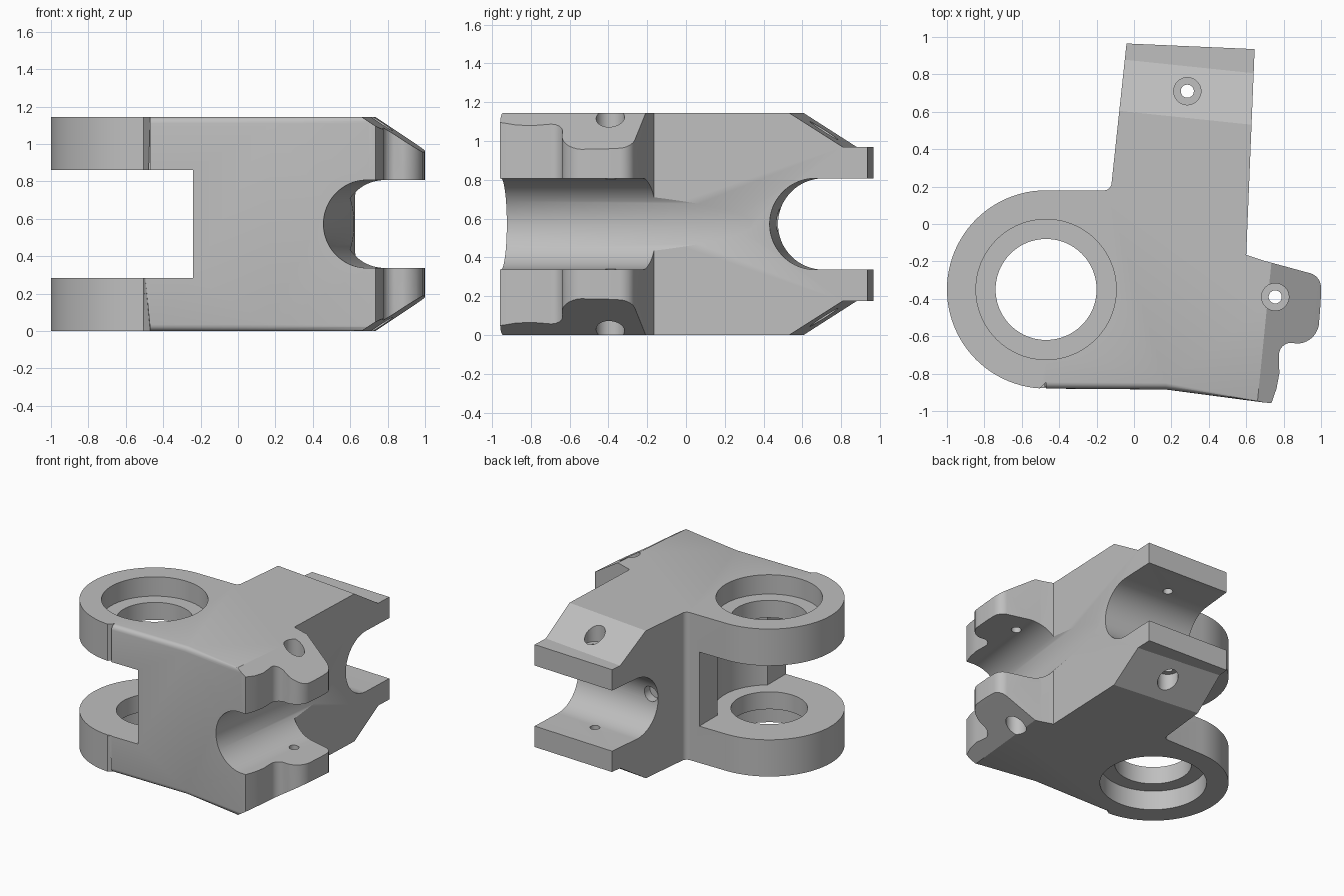
import bpy, bmesh, math
from mathutils import Vector, Matrix

if "Cube" in bpy.data.objects:
    bpy.data.objects.remove(bpy.data.objects["Cube"], do_unlink=True)

H = 1.145
MID = H / 2
UP = Vector((0, 0, 1))

grey = bpy.data.materials.new("machined grey")
grey.use_nodes = True
grey.diffuse_color = (0.52, 0.52, 0.52, 1)
grey.node_tree.nodes["Principled BSDF"].inputs["Base Color"].default_value = (0.52, 0.52, 0.52, 1)


def arc(cx, cy, r, a0, a1, n):
    """Points along a circular arc, angles in degrees."""
    steps = [math.radians(a0 + (a1 - a0) * i / n) for i in range(n + 1)]
    return [(cx + r * math.cos(a), cy + r * math.sin(a)) for a in steps]


def prism(name, pts, lo, hi, origin=(0, 0, 0), u=(1, 0, 0), v=(0, 1, 0)):
    """Extrude a profile given in the u, v plane along u x v."""
    u, v = Vector(u).normalized(), Vector(v).normalized()
    w, o = u.cross(v), Vector(origin)
    bm = bmesh.new()
    rings = [[bm.verts.new(o + u * a + v * b + w * d) for a, b in pts] for d in (lo, hi)]
    bm.faces.new(rings[0])
    bm.faces.new(rings[1])
    n = len(pts)
    for i in range(n):
        j = (i + 1) % n
        bm.faces.new((rings[0][i], rings[0][j], rings[1][j], rings[1][i]))
    bmesh.ops.recalc_face_normals(bm, faces=bm.faces)
    mesh = bpy.data.meshes.new(name)
    bm.to_mesh(mesh)
    bm.free()
    mesh.materials.append(grey)
    ob = bpy.data.objects.new(name, mesh)
    bpy.context.collection.objects.link(ob)
    return ob


def cut(target, cutter):
    """Subtract the cutter for good, then discard it."""
    cutter.hide_render = True
    bpy.context.view_layer.objects.active = target
    mod = target.modifiers.new("cut", "BOOLEAN")
    mod.operation, mod.solver, mod.object = "DIFFERENCE", "EXACT", cutter
    bpy.ops.object.modifier_apply(modifier=mod.name)
    bpy.data.objects.remove(cutter, do_unlink=True)


def bore(x, y, r, z0, z1, n=64):
    cut(body, prism("bore_cutter", arc(x, y, r, 0, 360 - 360 / n, n - 1), z0, z1))


# Plan outline: round fork end, arm towards the back, jaw on the side
EYE = (-0.47, -0.35)
outline = arc(*EYE, 0.53, 270, 90, 48)
outline += arc(-0.16, 0.22, 0.04, 270, 353, 6)
outline += [(-0.04, 0.965), (0.645, 0.935), (0.60, -0.165), (0.69, -0.195)]
outline += arc(0.92, -0.34, 0.08, 72, 0, 8)
outline += [(0.998, -0.42)]
outline += arc(0.87, -0.52, 0.12, 0, -85, 8)
outline += arc(0.84, -0.70, 0.065, 95, 180, 6)
outline += [(0.777, -0.80), (0.762, -0.88), (0.735, -0.957), (0.70, -0.955), (0.17, -0.885)]
body = prism("clamp_body", outline, 0, H)

# Rounded long edges along the front
bm = bmesh.new()
bm.from_mesh(body.data)
front = [e for e in bm.edges
         if abs(e.verts[0].co.z - e.verts[1].co.z) < 0.01
         and all(p.co.y < -0.875 and -0.48 < p.co.x < 0.72 for p in e.verts)]
bmesh.ops.bevel(bm, geom=front, offset=0.035, segments=4, profile=0.5, affect="EDGES")
bm.to_mesh(body.data)
bm.free()

# Fork slot with its round clearance
cut(body, prism("slot_cutter", [(-1.3, -1.2), (-0.24, -1.2), (-0.24, 0.5), (-1.3, 0.5)], 0.285, 0.86))
bore(*EYE, 0.385, 0.285, 0.86, 96)

# Stepped eye through both fork ears
bore(*EYE, 0.27, -0.2, H + 0.2, 96)
bore(*EYE, 0.375, H - 0.15, H + 0.2, 96)
bore(*EYE, 0.375, -0.2, 0.15, 96)

# Sloped tops and bottoms of the arm and the jaw
arm_slope = [(-0.26, 1.314), (0, H), (0.275, 0.97), (0.6, 0.97), (0.6, 1.314)]
jaw_slope = [(-0.26, 1.314), (0, H), (0.26, 0.975), (0.5, 0.81), (0.5, 1.314)]
for flip in (False, True):
    for pts, origin, u, lo, hi in (
            (arm_slope, (-0.08, 0.605, 0), (0.104, 0.995, 0), -0.3, 1.1),
            (jaw_slope, (0.66, -0.95, 0), (0.995, -0.1, 0), -0.95, 0.3)):
        pts = [(a, H - b if flip else b) for a, b in pts]
        cut(body, prism("slope_cutter", pts, lo, hi, origin, u, UP))

# Open half-round channels through the jaw and the arm
channel = arc(0, 0, 0.235, 90, 270, 48) + [(1, -0.235), (1, 0.235)]
cut(body, prism("jaw_channel_cutter", channel, -1.5, 0.3, (0.69, -0.95, MID), (1, -0.13, 0), UP))
cut(body, prism("arm_channel_cutter", channel, -1, 0.3, (0.645, 0.665, MID), (0.06, 1, 0), UP))

# Screw holes with recessed heads
for x, y in ((0.285, 0.71), (0.755, -0.39)):
    bore(x, y, 0.035, -0.2, H + 0.2, 32)
    bore(x, y, 0.073, 0.97, H + 0.2, 40)
    bore(x, y, 0.073, -0.2, H - 0.97, 40)

# Small recess at the floor of the arm channel
dimple = arc(0, 0, 0.06, 0, 345, 23)
cut(body, prism("dimple_cutter", dimple, -0.6, -0.40, (-0.03, 0, MID + 0.02), (1, 0, 0), UP))

# Smooth round walls, crisp machined edges
bpy.ops.object.select_all(action="DESELECT")
body.select_set(True)
bpy.context.view_layer.objects.active = body
bpy.ops.object.shade_smooth_by_angle(angle=math.radians(25))
